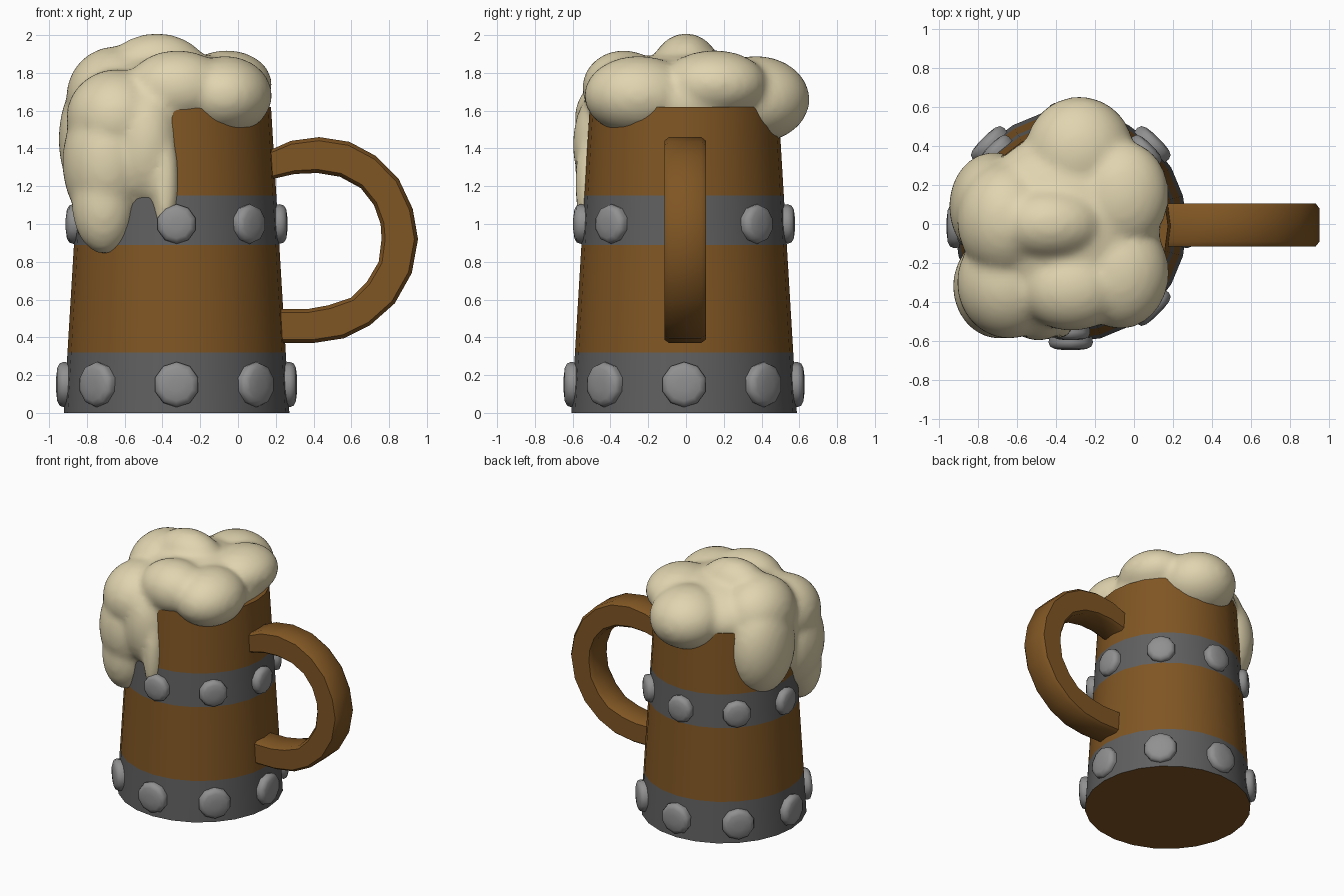
import bpy, bmesh, math
from mathutils import Vector, Matrix

if "Cube" in bpy.data.objects:
    bpy.data.objects.remove(bpy.data.objects["Cube"])

CX, CY = -0.325, -0.01          # mug axis


def material(name, rgb):
    m = bpy.data.materials.new(name)
    m.diffuse_color = (*rgb, 1)
    m.use_nodes = True
    m.node_tree.nodes["Principled BSDF"].inputs["Base Color"].default_value = m.diffuse_color
    return m


WOOD = material("brown wood", (0.215, 0.092, 0.017))
IRON = material("dark iron", (0.115, 0.115, 0.115))
STEEL = material("light steel", (0.28, 0.28, 0.28))
FOAM = material("cream foam", (0.75, 0.66, 0.43))


def finish(name, bm, mats, angle=40):
    bmesh.ops.recalc_face_normals(bm, faces=bm.faces)
    me = bpy.data.meshes.new(name)
    bm.to_mesh(me)
    bm.free()
    for m in mats:
        me.materials.append(m)
    ob = bpy.data.objects.new(name, me)
    bpy.context.collection.objects.link(ob)
    bpy.ops.object.select_all(action='DESELECT')
    ob.select_set(True)
    bpy.context.view_layer.objects.active = ob
    bpy.ops.object.shade_smooth_by_angle(angle=math.radians(angle))
    return ob


def loft(bm, rings):
    """Bridge closed loops of points and cap both ends."""
    loops = [[bm.verts.new(p) for p in r] for r in rings]
    n = len(loops[0])
    for a, b in zip(loops, loops[1:]):
        for i in range(n):
            j = (i + 1) % n
            bm.faces.new((a[i], a[j], b[j], b[i]))
    bm.faces.new(loops[0])
    bm.faces.new(loops[-1])


def circle(r, z, n):
    return [Vector((r * math.cos(math.tau * i / n), r * math.sin(math.tau * i / n), z))
            for i in range(n)]


def wall(z):
    return 0.597 - 0.06 * z     # mug radius at a height


# Tapered mug body, iron bands coloured by height
bm = bmesh.new()
loft(bm, [[p + Vector((CX, CY, 0)) for p in circle(wall(z), z, 24)]
          for z in (0, 0.32, 0.89, 1.15, 1.62)])
for f in bm.faces:
    z = f.calc_center_median().z
    f.material_index = int(0.01 < z < 0.32 or 0.89 < z < 1.15)
finish("mug_body", bm, [WOOD, IRON])

# Rivets: domed discs, eight around each band
for row, z, r in (("lower", 0.15, 0.12), ("upper", 1.0, 0.105)):
    bm = bmesh.new()
    for k in range(8):
        turn = (Matrix.Translation((CX, CY, z)) @ Matrix.Rotation(k * math.pi / 4, 4, 'Z')
                @ Matrix.Translation((wall(z) - 0.03, 0, 0)) @ Matrix.Rotation(math.pi / 2, 4, 'Y'))
        loft(bm, [[turn @ p for p in circle(r * s, h, 10)]
                  for s, h in ((0.95, 0), (1, 0.04), (0.93, 0.062), (0.72, 0.074), (0.3, 0.08))])
    finish(row + "_rivets", bm, [STEEL], 60)

# C-shaped handle: outer and inner outline swept with a chamfered section
outer = [(0.08, 1.36), (0.19, 1.40), (0.28, 1.44), (0.43, 1.46), (0.59, 1.435), (0.73, 1.36),
         (0.85, 1.24), (0.925, 1.08), (0.953, 0.92), (0.92, 0.74), (0.83, 0.58), (0.70, 0.465),
         (0.56, 0.395), (0.40, 0.37), (0.25, 0.37), (0.12, 0.37)]
inner = [(0.08, 1.20), (0.19, 1.24), (0.30, 1.265), (0.42, 1.27), (0.54, 1.25), (0.65, 1.19),
         (0.72, 1.10), (0.755, 1.0), (0.76, 0.92), (0.745, 0.80), (0.68, 0.69), (0.60, 0.61),
         (0.48, 0.57), (0.37, 0.55), (0.25, 0.55), (0.12, 0.55)]
section = [(0, -0.085), (0.1, -0.11), (0.9, -0.11), (1, -0.085),
           (1, 0.085), (0.9, 0.11), (0.1, 0.11), (0, 0.085)]   # (inner to outer, y)
bm = bmesh.new()
loft(bm, [[Vector((i[0] + (o[0] - i[0]) * t, y - 0.005, i[1] + (o[1] - i[1]) * t))
           for t, y in section] for o, i in zip(outer, inner)])
finish("handle", bm, [WOOD], 50)

# Foam: overlapping blobs fused by a voxel remesh and smoothed
blobs = [  # centre, radii
    ((-0.34, 0.0, 1.64), (0.48, 0.48, 0.27)),       # main mass
    ((-0.43, 0.0, 1.79), (0.28, 0.19, 0.22)),       # peak
    ((-0.28, 0.37, 1.66), (0.28, 0.285, 0.23)),     # back lobe
    ((-0.07, -0.25, 1.68), (0.25, 0.29, 0.21)),     # front right lobe
    ((-0.06, 0.15, 1.74), (0.24, 0.28, 0.18)),      # back right lobe
    ((-0.32, -0.33, 1.72), (0.27, 0.22, 0.20)),     # front lobe
    ((-0.64, -0.30, 1.56), (0.27, 0.29, 0.26)),     # front left lobe
    ((-0.65, 0.02, 1.67), (0.26, 0.30, 0.27)),      # left lobe
    ((-0.72, 0.09, 1.45), (0.23, 0.28, 0.38)),      # left drip
    ((-0.69, -0.32, 1.33), (0.24, 0.27, 0.36)),     # front left drip
    ((-0.49, -0.40, 1.42), (0.19, 0.20, 0.33)),     # front drip
    ((-0.71, -0.40, 1.11), (0.17, 0.16, 0.27)),     # long drip tip
    ((-0.385, -0.50, 1.22), (0.075, 0.09, 0.28)),   # thin drip tip
]
bm = bmesh.new()
for c, r in blobs:
    bmesh.ops.create_icosphere(bm, subdivisions=4, radius=1,
                               matrix=Matrix.Translation(c) @ Matrix.Diagonal((*r, 1)))
foam = finish("foam", bm, [FOAM], 180)
remesh = foam.modifiers.new("fuse", 'REMESH')
remesh.mode = 'VOXEL'
remesh.voxel_size = 0.025
remesh.use_smooth_shade = True
smooth = foam.modifiers.new("soften", 'SMOOTH')
smooth.factor = 0.5
smooth.iterations = 8
